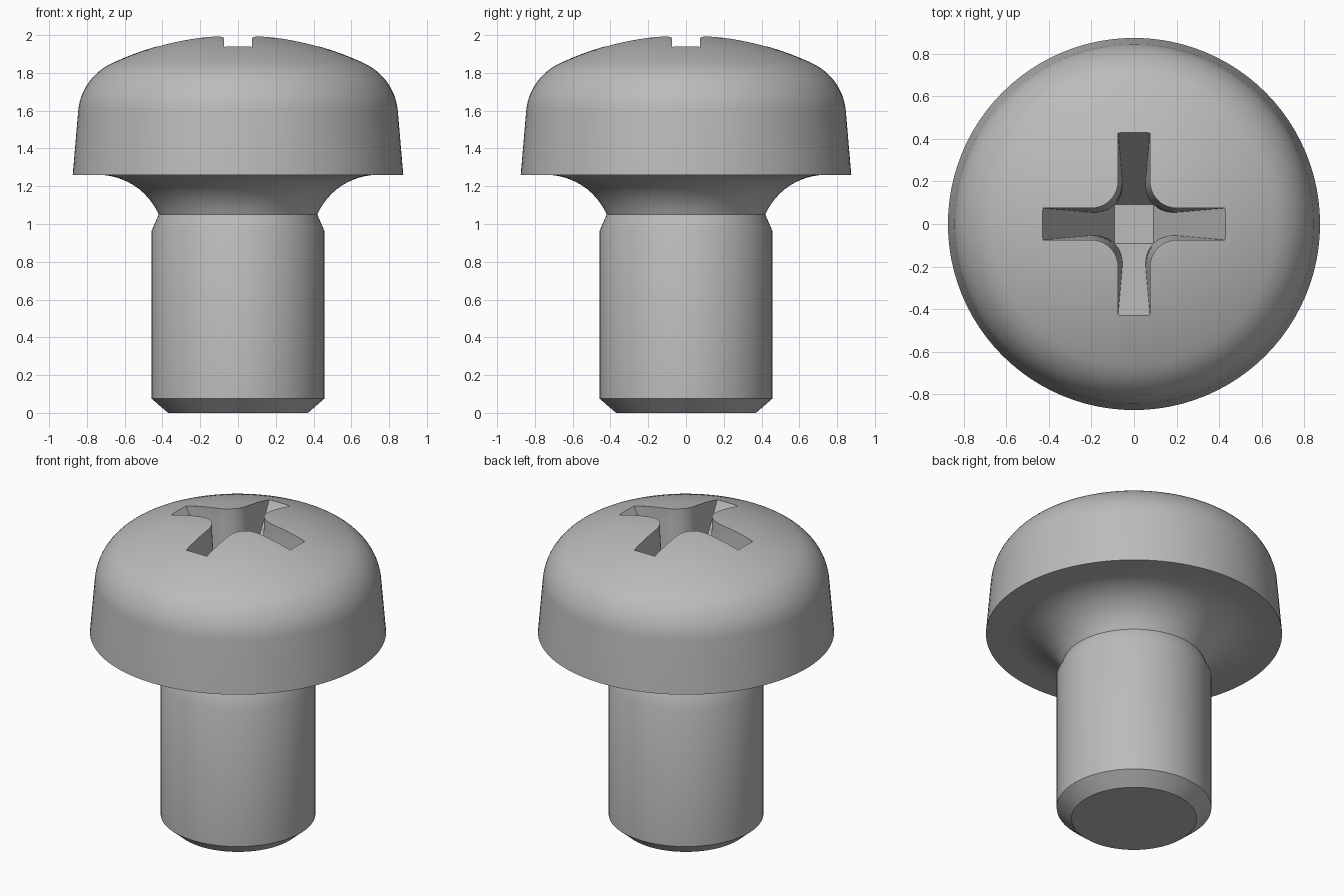
import bpy, bmesh, math
from mathutils import Vector

if "Cube" in bpy.data.objects:
    bpy.data.objects.remove(bpy.data.objects["Cube"])

steel = bpy.data.materials.new("steel grey")
steel.diffuse_color = (0.5, 0.5, 0.5, 1)
steel.use_nodes = True
steel.node_tree.nodes["Principled BSDF"].inputs["Base Color"].default_value = steel.diffuse_color


def make_object(name, bm):
    bmesh.ops.recalc_face_normals(bm, faces=bm.faces)
    mesh = bpy.data.meshes.new(name)
    bm.to_mesh(mesh)
    bm.free()
    ob = bpy.data.objects.new(name, mesh)
    bpy.context.collection.objects.link(ob)
    mesh.materials.append(steel)
    return ob


# Screw profile: point, shank, neck, underside fillet, head, dome
profile = [(0, 0), (0.37, 0), (0.457, 0.075), (0.457, 0.965)]
R = 0.349
a0 = math.atan2(1.05 - 0.911, -0.32)
for i in range(13):
    a = a0 + (math.pi / 2 - a0) * i / 12
    profile.append((0.74 + R * math.cos(a), 0.911 + R * math.sin(a)))
profile.append((0.875, 1.26))
p0, p1, p3 = Vector((0.846, 1.6)), Vector((0.831, 1.773)), Vector((0.67, 1.85))
h0, h3 = p0.lerp(p1, 0.62), p3.lerp(p1, 0.62)
for i in range(13):
    t = i / 12
    p = p0 * (1-t)**3 + h0 * 3*t*(1-t)**2 + h3 * 3*t*t*(1-t) + p3 * t**3
    profile.append((p.x, p.y))
RD = 1.57
for i in range(1, 13):
    x = 0.67 * (1 - i / 12)
    profile.append((x, 2.0 - RD + math.sqrt(RD * RD - x * x)))

# Revolve the profile
bm = bmesh.new()
vs = [bm.verts.new((x, 0, z)) for x, z in profile]
edges = [bm.edges.new(pair) for pair in zip(vs, vs[1:])]
bmesh.ops.spin(bm, geom=vs + edges, cent=(0, 0, 0), axis=(0, 0, 1),
               angle=2 * math.pi, steps=96, use_duplicate=False)
bmesh.ops.remove_doubles(bm, verts=bm.verts, dist=1e-5)
screw = make_object("screw", bm)


# Cross recess section: arm length e, half width w, rounded inner corners
def section(t):
    e, w, c = 0.43 - 0.338 * t, 0.075 - 0.03 * t, 0.2
    r = c - w
    s = math.asin((c - e) / r) if e < c else 0
    quad = [(e, w)]
    for i in range(11):
        a = s + (math.pi / 2 - 2 * s) * i / 10
        quad.append((c - r * math.sin(a), c - r * math.cos(a)))
    # keep vertex counts equal on every level
    quad.append((w, e))
    if e <= c:
        quad[0] = (e, quad[1][1] - 1e-4)
        quad[-1] = (quad[-2][0] - 1e-4, e)
    pts = []
    for k in range(4):
        for x, y in quad:
            for _ in range(k):
                x, y = -y, x
            pts.append((x, y))
    return pts


TOP, BOTTOM = 1.94, 1.39
levels = [(0, 2.2)] + [(i / 12, TOP + (BOTTOM - TOP) * i / 12) for i in range(13)]
bm = bmesh.new()
rings = [[bm.verts.new((x, y, z)) for x, y in section(t)] for t, z in levels]
n = len(rings[0])
for a, b in zip(rings, rings[1:]):
    for i in range(n):
        j = (i + 1) % n
        bm.faces.new((a[i], a[j], b[j], b[i]))
bm.faces.new(rings[0])
bm.faces.new(rings[-1])
cutter = make_object("recess_cutter", bm)
cutter.hide_render = True

# Cut the recess and shade
mod = screw.modifiers.new("recess", 'BOOLEAN')
mod.operation = 'DIFFERENCE'
mod.solver = 'EXACT'
mod.object = cutter
bpy.ops.object.select_all(action='DESELECT')
bpy.context.view_layer.objects.active = screw
screw.select_set(True)
bpy.ops.object.modifier_apply(modifier=mod.name)
bpy.data.objects.remove(cutter)
bpy.ops.object.shade_smooth_by_angle(angle=math.radians(30))
